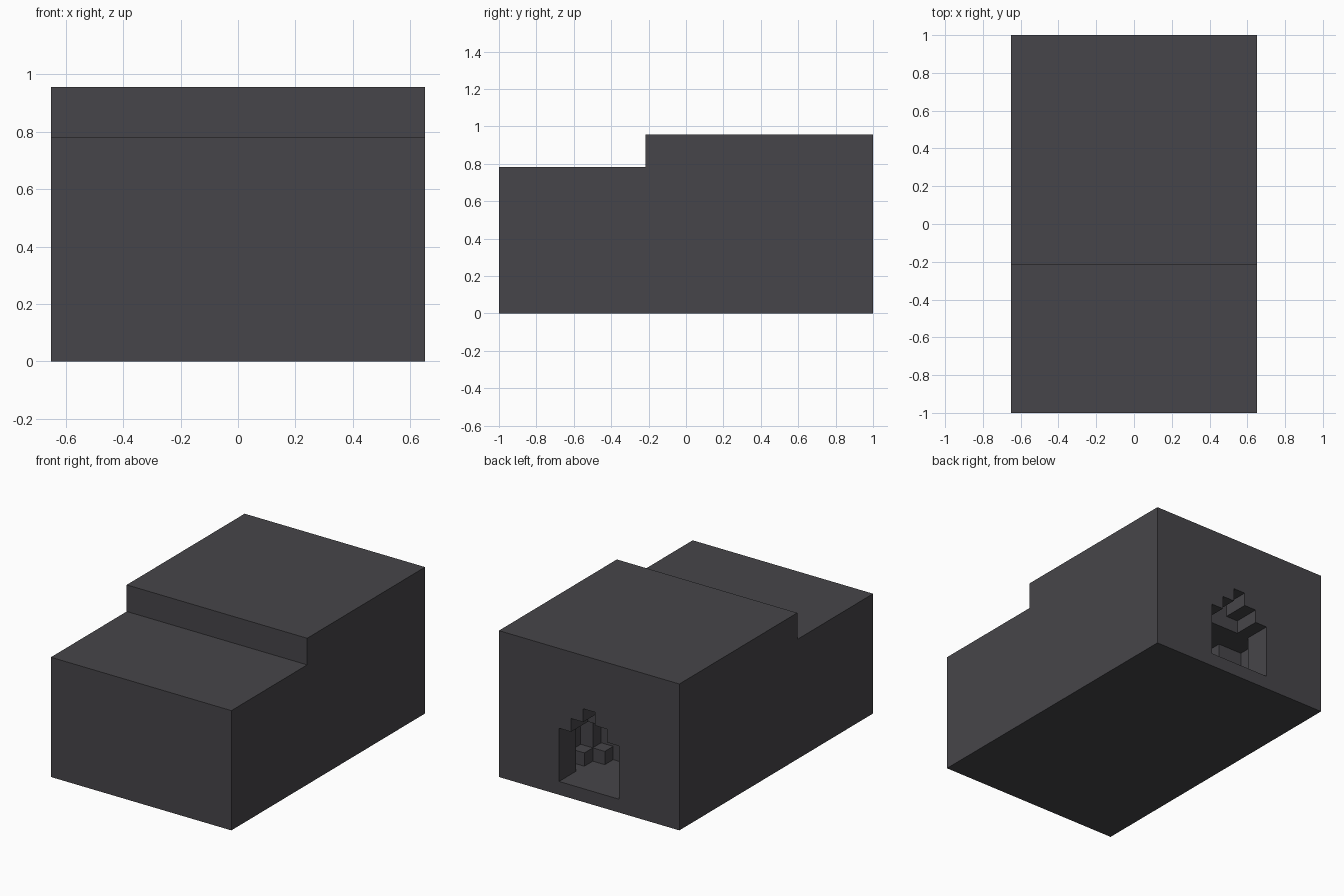
import bpy
import bmesh

cube = bpy.data.objects.get("Cube")
if cube:
    bpy.data.objects.remove(cube, do_unlink=True)

U = 2 / 23          # one block
WIDE, LONG = 15, 23  # footprint in blocks

stone = bpy.data.materials.new("dark grey stone")
stone.use_nodes = True
stone.diffuse_color = (0.062, 0.060, 0.067, 1)
bsdf = next(n for n in stone.node_tree.nodes if n.type == 'BSDF_PRINCIPLED')
bsdf.inputs["Base Color"].default_value = stone.diffuse_color
bsdf.inputs["Roughness"].default_value = 0.9


def prism(name, profile, x0, x1):
    """Extrude a (depth from back, height) profile between two block columns."""
    bm = bmesh.new()
    face = bm.faces.new([bm.verts.new(((x0 - WIDE / 2) * U, 1 - d * U, k * U)) for d, k in profile])
    ext = bmesh.ops.extrude_face_region(bm, geom=[face])["geom"]
    verts = [g for g in ext if isinstance(g, bmesh.types.BMVert)]
    bmesh.ops.translate(bm, vec=((x1 - x0) * U, 0, 0), verts=verts)
    bmesh.ops.recalc_face_normals(bm, faces=bm.faces)
    mesh = bpy.data.meshes.new(name)
    bm.to_mesh(mesh)
    bm.free()
    mesh.materials.append(stone)
    ob = bpy.data.objects.new(name, mesh)
    bpy.context.scene.collection.objects.link(ob)
    return ob


# Stepped outer body: tall rear part, lower front part
body = prism("stepped_body", [(0, 0), (0, 11), (14, 11), (14, 9), (LONG, 9), (LONG, 0)], 0, WIDE)


def carve(name, inset, d0, d1, k0, k1):
    """Cut a centred box out of the body; inset is the column it starts at."""
    cutter = prism(name, [(d0, k0), (d0, k1), (d1, k1), (d1, k0)], inset, WIDE - inset)
    cutter.hide_render = True
    cutter.hide_viewport = True
    cutter.display_type = 'WIRE'
    mod = body.modifiers.new(name, 'BOOLEAN')
    mod.operation = 'DIFFERENCE'
    mod.solver = 'EXACT'
    mod.object = cutter


# Stepped arch doorway in the back
for step in range(3):
    carve("doorway_cutter", 5 + step, -1, 2, 1, 5 + step)

# Rounded chamber behind the doorway
carve("chamber_front_cutter", 4, 2, 3, 1, 5)
carve("chamber_floor_cutter", 5, 1, 4, 1, 5)
carve("chamber_core_cutter", 6, 1, 5, 1, 5)
carve("chamber_wide_cutter", 4, 2, 4, 2, 5)
carve("chamber_niche_cutter", 5, 1, 5, 2, 4)

# Apply the cuts, then remove the helpers
bpy.context.view_layer.update()
graph = bpy.context.evaluated_depsgraph_get()
carved = bpy.data.meshes.new_from_object(body.evaluated_get(graph))
helpers = [m.object for m in body.modifiers]
body.modifiers.clear()
body.data = carved
for ob in helpers:
    bpy.data.objects.remove(ob, do_unlink=True)
